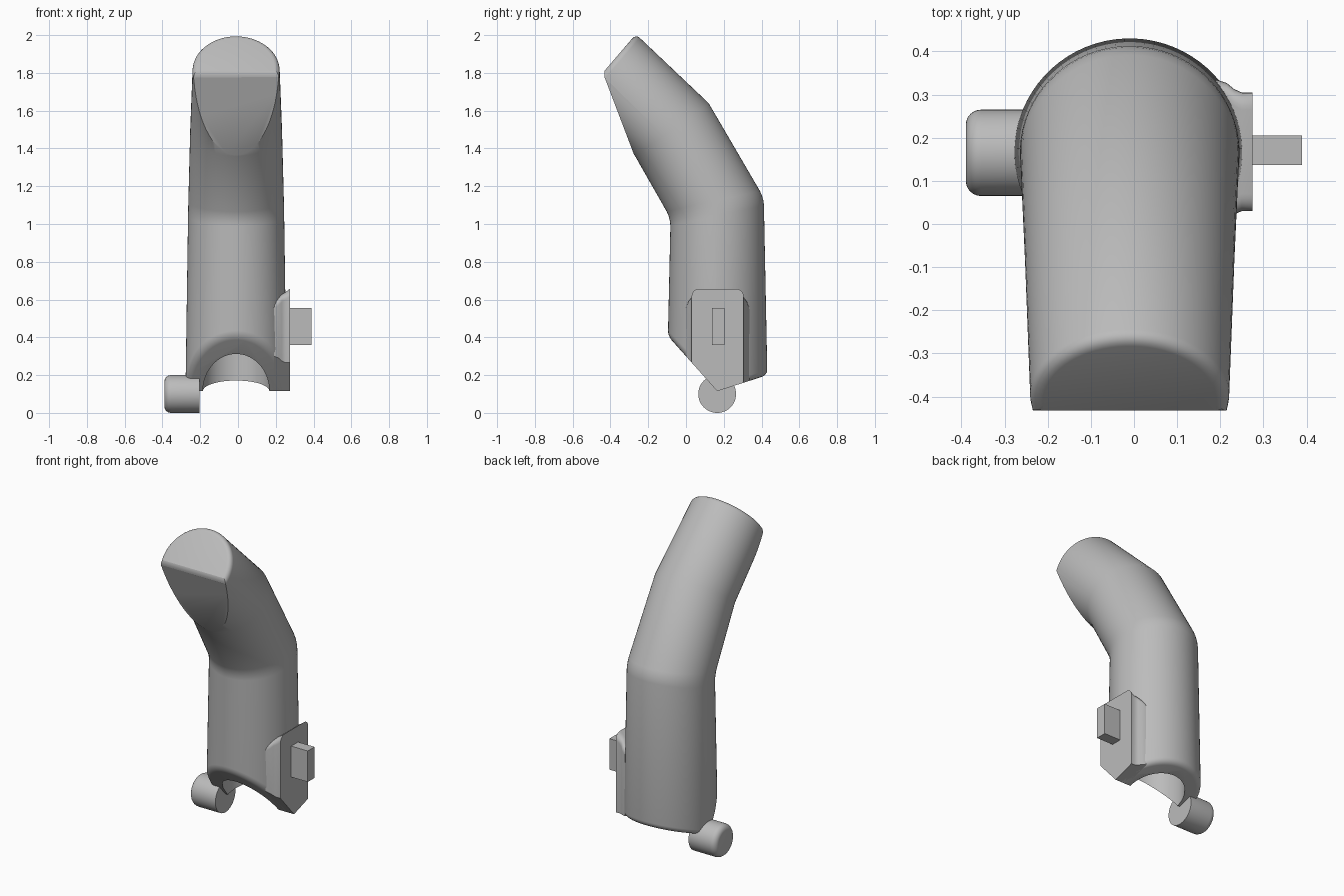
import bpy, bmesh, math
from mathutils import Vector, Matrix

old = bpy.data.objects.get("Cube")
if old:
    bpy.data.objects.remove(old, do_unlink=True)

grey = bpy.data.materials.new("mid_grey")
grey.use_nodes = True
COLOUR = (0.5, 0.5, 0.5, 1)
grey.diffuse_color = COLOUR
grey.node_tree.nodes["Principled BSDF"].inputs["Base Color"].default_value = COLOUR

CX, CY = -0.01, 0.165      # axis of the lower tube
RIDGE = 0.115              # height of the lowest line of the tube end
FRONT_SLOPE, BACK_SLOPE = -1.12, 0.32
SIDES = 72


def make(name, bm, smooth=True):
    bmesh.ops.recalc_face_normals(bm, faces=bm.faces)
    mesh = bpy.data.meshes.new(name)
    bm.to_mesh(mesh)
    bm.free()
    mesh.materials.append(grey)
    ob = bpy.data.objects.new(name, mesh)
    bpy.context.collection.objects.link(ob)
    if smooth:
        smooth_shade(ob)
    return ob


def smooth_shade(ob):
    bpy.ops.object.select_all(action='DESELECT')
    ob.select_set(True)
    bpy.context.view_layer.objects.active = ob
    bpy.ops.object.shade_smooth_by_angle(angle=math.radians(35))


def loft(bm, rings):
    loops = [[bm.verts.new(p) for p in ring] for ring in rings]
    n = len(loops[0])
    for a, b in zip(loops, loops[1:]):
        for i in range(n):
            j = (i + 1) % n
            bm.faces.new((a[i], a[j], b[j], b[i]))
    bm.faces.new(loops[0][::-1])
    bm.faces.new(loops[-1])
    return loops


def slice_off(bm, faces, point, normal):
    """Cut away everything on the normal's side and close the hole."""
    parts = set(faces)
    for f in faces:
        parts.update(f.edges)
        parts.update(f.verts)
    bmesh.ops.bisect_plane(bm, geom=list(parts), plane_co=point, plane_no=normal,
                           clear_outer=True, dist=1e-5)
    bmesh.ops.holes_fill(bm, edges=[e for e in bm.edges if e.is_boundary], sides=0)
    bmesh.ops.recalc_face_normals(bm, faces=bm.faces)


def tube_ring(cy, cz, hy, hz, rx):
    ring = []
    for i in range(SIDES):
        a = math.tau * (i + 0.5) / SIDES
        c = math.cos(a)
        ring.append((CX + rx * math.sin(a), cy + hy * c, cz + hz * c))
    return ring


# Bent tapering tube
bm = bmesh.new()
loops = loft(bm, [
    tube_ring(CY, 0.0, 0.270, 0.0, 0.270),
    tube_ring(CY, 1.085, 0.247, 0.055, 0.254),
    tube_ring(-0.075, 1.50, 0.195, 0.14, 0.243),
    tube_ring(-0.415, 1.83, 0.15, 0.175, 0.23),
])
# Slanted cut on the front of the tip
tip = set(loops[2] + loops[3])
slice_off(bm, [f for f in bm.faces if all(v in tip for v in f.verts)],
          Vector((0, -0.28, 1.38)), Vector((0, -0.42, -0.16)).normalized())
# Two slanted cuts forming the lower end
for slope, side in ((FRONT_SLOPE, -1), (BACK_SLOPE, 1)):
    slice_off(bm, list(bm.faces), Vector((0, CY, RIDGE)),
              Vector((0, slope, -1)).normalized())

# Rounded rims on tip and lower end, softened elbow
soft = []
for e in bm.edges:
    big = [f for f in e.link_faces if len(f.verts) > 8]
    caps = [f for f in big if f.normal.z > 0.3]
    ends = [f for f in big if f.calc_center_median().z < 0.6]
    if caps or (len(ends) == 1 and len(big) == 1):
        soft.append(e)
bmesh.ops.bevel(bm, geom=soft, offset=0.028, segments=4, profile=0.5, affect='EDGES')
elbow = []
for e in bm.edges:
    if all(1.0 < v.co.z < 1.2 for v in e.verts):
        elbow.append(e)
bmesh.ops.bevel(bm, geom=elbow, offset=0.04, segments=3, profile=0.5, affect='EDGES')
body = make("bent_tube", bm, smooth=False)

# Round bore in the lower end
bm = bmesh.new()
bmesh.ops.create_cone(bm, cap_ends=True, segments=SIDES, radius1=0.176, radius2=0.176,
                      depth=1.1, matrix=Matrix.Translation((CX, CY, 0.4)))
bore = make("bore_cutter", bm, smooth=False)
bore.hide_render = True
mod = body.modifiers.new("bore", 'BOOLEAN')
mod.operation = 'DIFFERENCE'
mod.solver = 'EXACT'
mod.object = bore
bpy.context.view_layer.objects.active = body
bpy.ops.object.modifier_apply(modifier=mod.name)
bpy.data.objects.remove(bore, do_unlink=True)
smooth_shade(body)


# Side lug with rounded top and pointed bottom, flaring into the tube
def lug_ring(x, flare, top):
    lo, hi, r = 0.03 - flare, 0.305 + flare, 0.04
    pts = [(lo, RIDGE + FRONT_SLOPE * (lo - CY)), (CY, RIDGE),
           (hi, RIDGE + BACK_SLOPE * (hi - CY))]
    for cy, start in ((hi - r, 0), (lo + r, 90)):
        for k in range(7):
            a = math.radians(start + 15 * k)
            pts.append((cy + r * math.cos(a), top - r + r * math.sin(a)))
    return [(x, y, z) for y, z in pts]


bm = bmesh.new()
loft(bm, [lug_ring(0.19, 0.03, 0.59), lug_ring(0.215, 0.022, 0.61),
          lug_ring(0.232, 0.008, 0.627), lug_ring(0.25, 0.0, 0.638),
          lug_ring(0.275, 0.0, 0.657)])
make("side_lug", bm)

# Rectangular tab on the lug
bm = bmesh.new()
bmesh.ops.create_cube(bm, size=1, matrix=Matrix.Translation((0.325, 0.171, 0.457))
                      @ Matrix.Diagonal((0.13, 0.068, 0.195, 1)))
make("side_tab", bm, smooth=False)

# Hinge barrel with one rounded end
bm = bmesh.new()
profile = [(-0.203, 0.1)]
for k in range(7):
    a = math.radians(15 * k)
    profile.append((-0.355 - 0.035 * math.sin(a), 0.065 + 0.035 * math.cos(a)))
loft(bm, [[(x, CY + r * math.cos(math.tau * i / 48), 0.1 + r * math.sin(math.tau * i / 48))
           for i in range(48)] for x, r in profile])
make("hinge_barrel", bm)
